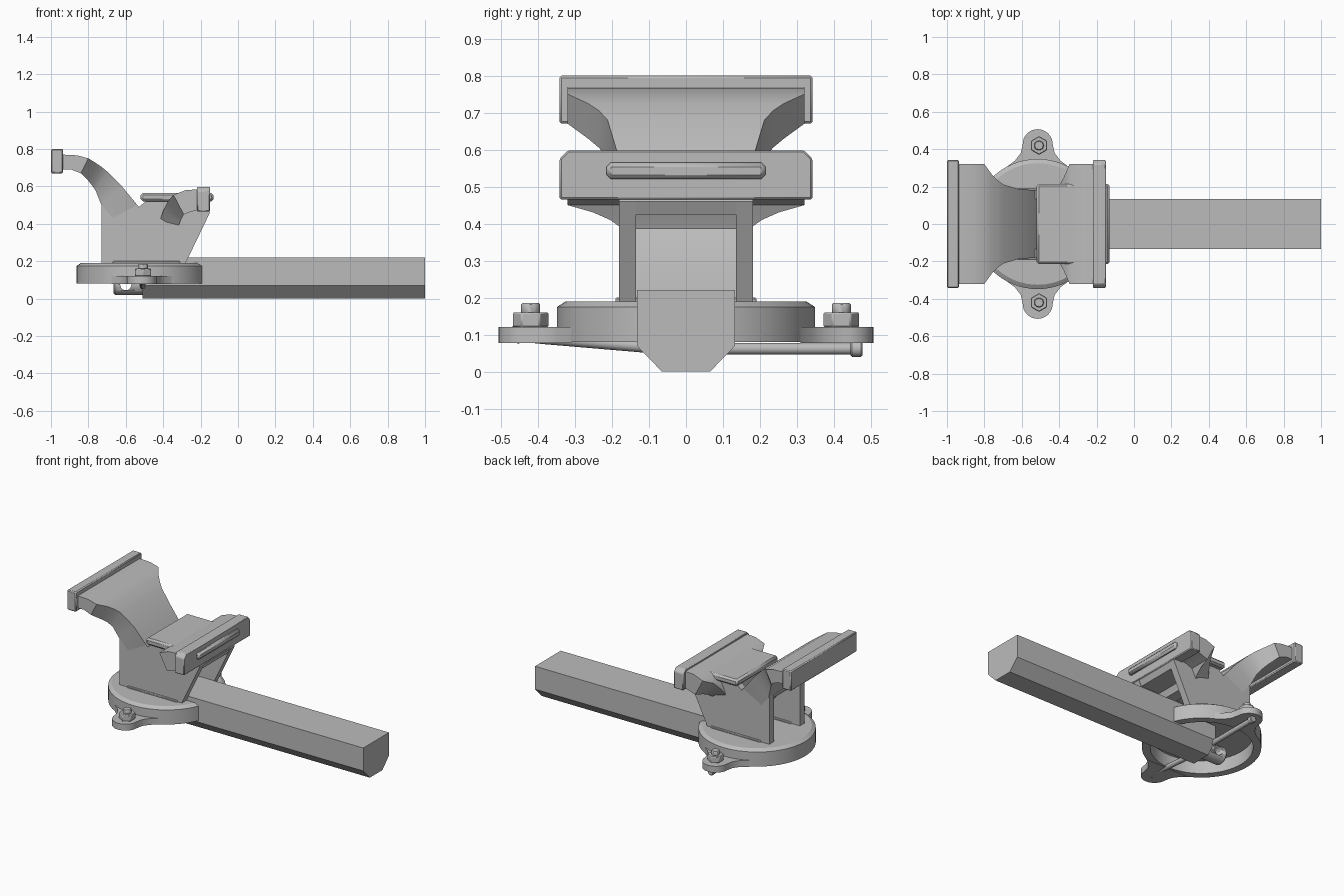
import bpy, bmesh, math
from mathutils import Matrix, Vector

cube = bpy.data.objects.get("Cube")
if cube:
    bpy.data.objects.remove(cube)

STEEL = (0.5, 0.5, 0.5, 1)
mat = bpy.data.materials.new("steel grey")
mat.use_nodes = True
mat.diffuse_color = STEEL
mat.node_tree.nodes["Principled BSDF"].inputs["Base Color"].default_value = STEEL
CX = -0.515          # swivel base centre


def finish(name, bm, bevel=0):
    bmesh.ops.recalc_face_normals(bm, faces=bm.faces)
    me = bpy.data.meshes.new(name)
    bm.to_mesh(me)
    bm.free()
    me.materials.append(mat)
    ob = bpy.data.objects.new(name, me)
    bpy.context.collection.objects.link(ob)
    if bevel:
        mod = ob.modifiers.new("edge", 'BEVEL')
        mod.width = bevel
        mod.segments = 1
    bpy.ops.object.select_all(action='DESELECT')
    ob.select_set(True)
    bpy.context.view_layer.objects.active = ob
    bpy.ops.object.shade_smooth_by_angle(angle=math.radians(32))
    return ob


def box(name, x, y, z, bevel=0):
    bm = bmesh.new()
    bmesh.ops.create_cube(bm, size=1)
    for v in bm.verts:
        v.co = [r[0] + (c + 0.5) * (r[1] - r[0]) for c, r in zip(v.co, (x, y, z))]
    return finish(name, bm, bevel)


def prism(name, points, depth, bevel=0):
    """Extrude a closed loop of 3D points along a depth vector."""
    bm = bmesh.new()
    face = bm.faces.new([bm.verts.new(p) for p in points])
    new = bmesh.ops.extrude_face_region(bm, geom=[face])["geom"]
    bmesh.ops.translate(bm, vec=depth, verts=[v for v in new if isinstance(v, bmesh.types.BMVert)])
    return finish(name, bm, bevel)


def rod(name, start, end, radius, sides=24, bevel=0):
    a, b = Vector(start), Vector(end)
    turn = (b - a).to_track_quat('Z', 'Y').to_matrix().to_4x4()
    bm = bmesh.new()
    bmesh.ops.create_cone(bm, cap_ends=True, segments=sides, radius1=radius, radius2=radius,
                          depth=(b - a).length, matrix=Matrix.Translation((a + b) / 2) @ turn)
    return finish(name, bm, bevel)


def loft(name, stations):
    """Join rectangles given as top x, z, bottom x, z and half width."""
    bm = bmesh.new()
    rings = [[bm.verts.new(p) for p in ((xt, -w, zt), (xt, w, zt), (xb, w, zb), (xb, -w, zb))]
             for xt, zt, xb, zb, w in stations]
    for a, b in zip(rings, rings[1:]):
        for i in range(4):
            j = (i + 1) % 4
            bm.faces.new((a[i], a[j], b[j], b[i]))
    bm.faces.new(rings[0])
    bm.faces.new(rings[-1])
    return finish(name, bm)


# Swivel base: a turned cap, hollow underneath
profile = [(0, 0.19), (0.325, 0.19), (0.348, 0.175), (0.348, 0.08), (0.30, 0.08), (0.30, 0.165), (0, 0.165)]
bm = bmesh.new()
verts = [bm.verts.new((CX + r, 0, z)) for r, z in profile]
edges = [bm.edges.new(p) for p in zip(verts, verts[1:])]
bmesh.ops.spin(bm, geom=verts + edges, cent=(CX, 0, 0), axis=(0, 0, 1), angle=math.tau, steps=64)
bmesh.ops.remove_doubles(bm, verts=bm.verts, dist=0.0005)
finish("swivel_base", bm)

# Mounting lugs with nuts and studs
for side, s in (("front", -1), ("back", 1)):
    tip = [(0.08 * math.cos(a), 0.427 + 0.08 * math.sin(a))
           for a in [math.pi * i / 16 for i in range(17)]]
    outline = [(0.16, 0.31), (0.12, 0.34), (0.09, 0.38)] + tip + [(-0.09, 0.38), (-0.12, 0.34), (-0.16, 0.31)]
    prism(side + "_lug", [(CX + x, s * y, 0.078) for x, y in outline], (0, 0, 0.042))
    rod(side + "_nut", (CX + 0.007, s * 0.42, 0.12), (CX + 0.007, s * 0.42, 0.16), 0.05, 6, 0.004)
    rod(side + "_stud", (CX + 0.007, s * 0.42, 0.15), (CX + 0.007, s * 0.42, 0.185), 0.026, 12, 0.004)

# Sliding beam with a chamfered underside
section = [(-0.133, 0.22), (0.133, 0.22), (0.133, 0.07), (0.065, 0), (-0.065, 0), (-0.133, 0.07)]
prism("sliding_beam", [(-0.51, y, z) for y, z in section], (1.51, 0, 0))

# Screw head with a cross hole
head = rod("screw_head", (-0.665, 0, 0.075), (-0.5, 0, 0.075), 0.055, 32, 0.008)
cutter = rod("hole_cutter", (-0.6, -0.2, 0.075), (-0.6, 0.2, 0.075), 0.03)
cutter.hide_render = True
cutter.hide_viewport = True
cut = head.modifiers.new("hole", 'BOOLEAN')
cut.object = cutter
cut.solver = 'EXACT'

# Turning handle, slightly bent, with an end knob on each side
path = [(-0.46, 0.098), (-0.38, 0.09), (-0.12, 0.068), (0.1, 0.062), (0.46, 0.062)]
curve = bpy.data.curves.new("handle", 'CURVE')
curve.dimensions = '3D'
curve.bevel_depth = 0.016
curve.bevel_resolution = 4
spline = curve.splines.new('POLY')
spline.points.add(len(path) - 1)
for p, (y, z) in zip(spline.points, path):
    p.co = (-0.51, y, z, 1)
curve.materials.append(mat)
bpy.context.collection.objects.link(bpy.data.objects.new("handle", curve))
rod("handle_knob_back", (-0.51, 0.445, 0.062), (-0.51, 0.477, 0.062), 0.022, 20, 0.004)
rod("handle_knob_front", (-0.51, -0.475, 0.1), (-0.51, -0.445, 0.098), 0.022, 20, 0.004)

# Body side walls on foot strips, leaving an open channel between
wall = [(-0.73, 0.18), (-0.73, 0.5), (-0.62, 0.595), (-0.53, 0.49), (-0.48, 0.53),
        (-0.2, 0.53), (-0.15, 0.46), (-0.285, 0.18)]
for side, y in (("front", -0.181), ("back", 0.135)):
    prism(side + "_wall", [(x, y, z) for x, z in wall], (0, 0.046, 0))
    box(side + "_foot", (-0.67, -0.31), (y - 0.01, y + 0.056), (0.18, 0.2), 0.004)
bridge = [(-0.48, 0.528), (-0.2, 0.528), (-0.152, 0.46), (-0.17, 0.425), (-0.5, 0.425)]
prism("body_bridge", [(x, -0.14, z) for x, z in bridge], (0, 0.28, 0))

# Rear arm sweeps down between the walls
loft("rear_arm", [
    (-0.94, 0.77, -0.94, 0.69, 0.32), (-0.86, 0.766, -0.89, 0.69, 0.32),
    (-0.8, 0.75, -0.84, 0.67, 0.32), (-0.76, 0.725, -0.8, 0.63, 0.265),
    (-0.73, 0.705, -0.78, 0.605, 0.235), (-0.7, 0.68, -0.76, 0.575, 0.212),
    (-0.62, 0.6, -0.73, 0.5, 0.188), (-0.53, 0.49, -0.66, 0.42, 0.18),
    (-0.47, 0.39, -0.56, 0.34, 0.15), (-0.43, 0.28, -0.49, 0.25, 0.15),
    (-0.42, 0.18, -0.47, 0.18, 0.15)])
box("rear_jaw", (-1, -0.935), (-0.342, 0.342), (0.67, 0.8), 0.006)

# Front arm flares out of the body
loft("front_arm", [
    (-0.2, 0.585, -0.2, 0.478, 0.32), (-0.28, 0.58, -0.25, 0.465, 0.32),
    (-0.345, 0.555, -0.29, 0.45, 0.32), (-0.375, 0.52, -0.3, 0.43, 0.25),
    (-0.4, 0.47, -0.31, 0.41, 0.205), (-0.42, 0.41, -0.32, 0.385, 0.17)])
jaw = [(-0.342, 0.465), (0.342, 0.465), (0.342, 0.575), (0.32, 0.598), (-0.32, 0.598), (-0.342, 0.575)]
prism("front_jaw", [(-0.22, y, z) for y, z in jaw], (0.07, 0, 0), 0.005)
box("anvil_plate", (-0.52, -0.13), (-0.215, 0.215), (0.52, 0.565), 0.012)
